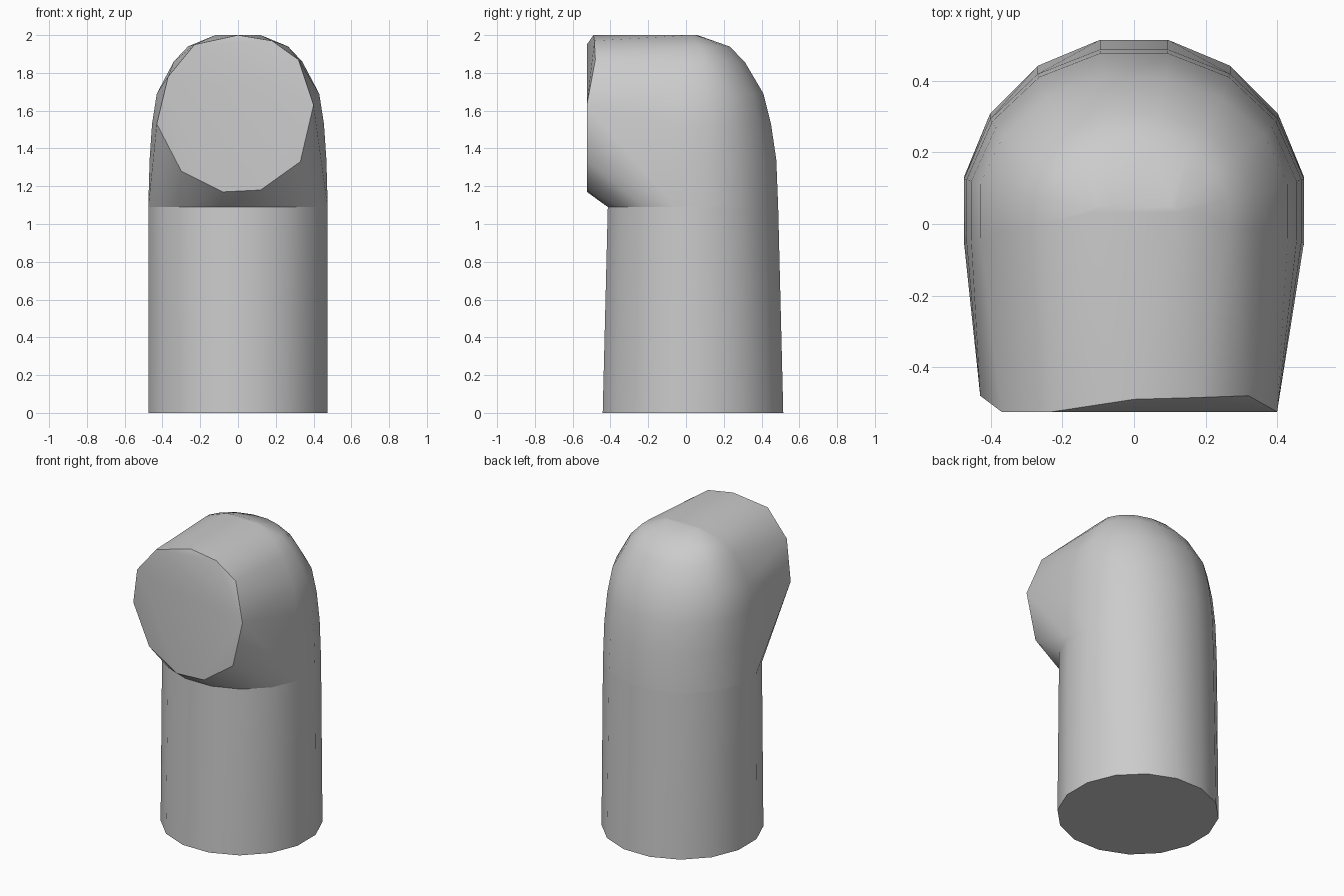
import bpy
import bmesh
from math import cos, sin, pi, radians

cube = bpy.data.objects.get("Cube")
if cube:
    bpy.data.objects.remove(cube, do_unlink=True)

SIDES = 16
CENTRE_Y = 0.037

grey = bpy.data.materials.new("plain grey")
grey.use_nodes = True
grey.diffuse_color = (0.6, 0.6, 0.6, 1)
grey.node_tree.nodes["Principled BSDF"].inputs["Base Color"].default_value = (0.6, 0.6, 0.6, 1)


def ring(z, half_width, back):
    """Horizontal oval of points reaching back to the given y."""
    depth = back - CENTRE_Y
    angles = [2 * pi * (i + 0.5) / SIDES for i in range(SIDES)]
    grow = 1 / cos(pi / SIDES)
    return [(half_width * grow * cos(a), CENTRE_Y + depth * grow * sin(a), z)
            for a in angles]


def hull_part(name, points):
    """Wrap the points in a convex skin with smooth sides and sharp rims."""
    bm = bmesh.new()
    for p in points:
        bm.verts.new(p)
    result = bmesh.ops.convex_hull(bm, input=bm.verts[:])
    loose = {g for g in result["geom_interior"] + result["geom_unused"]
             if isinstance(g, bmesh.types.BMVert)}
    bmesh.ops.delete(bm, geom=list(loose), context="VERTS")
    bmesh.ops.dissolve_limit(bm, angle_limit=radians(0.5),
                             verts=bm.verts[:], edges=bm.edges[:])
    bmesh.ops.recalc_face_normals(bm, faces=bm.faces[:])
    mesh = bpy.data.meshes.new(name)
    bm.to_mesh(mesh)
    bm.free()
    mesh.materials.append(grey)
    obj = bpy.data.objects.new(name, mesh)
    bpy.context.collection.objects.link(obj)
    bpy.ops.object.select_all(action="DESELECT")
    obj.select_set(True)
    bpy.context.view_layer.objects.active = obj
    bpy.ops.object.shade_smooth_by_angle(angle=radians(35))
    return obj


# Upright pipe, slightly deeper at the foot
hull_part("upright_pipe", ring(0, 0.475, 0.515) + ring(1.09, 0.475, 0.488))

# Rounded elbow: shrinking ovals up the back, joined to the blunt front end
slices = [(1.09, 0.475, 0.488), (1.34, 0.468, 0.478), (1.53, 0.455, 0.45),
          (1.69, 0.43, 0.41), (1.86, 0.34, 0.31), (1.94, 0.265, 0.23),
          (2.0, 0.12, 0.06)]
front_end = [(-0.43, -0.48, 1.53), (-0.37, -0.525, 1.78), (-0.23, -0.525, 1.95),
             (0, -0.49, 2.0), (0.18, -0.485, 1.97), (0.32, -0.48, 1.87),
             (0.40, -0.525, 1.63), (0.33, -0.525, 1.33), (0.12, -0.525, 1.18),
             (-0.08, -0.525, 1.17), (-0.30, -0.50, 1.28)]
elbow_points = list(front_end)
for s in slices:
    elbow_points += ring(*s)
hull_part("elbow", elbow_points)
